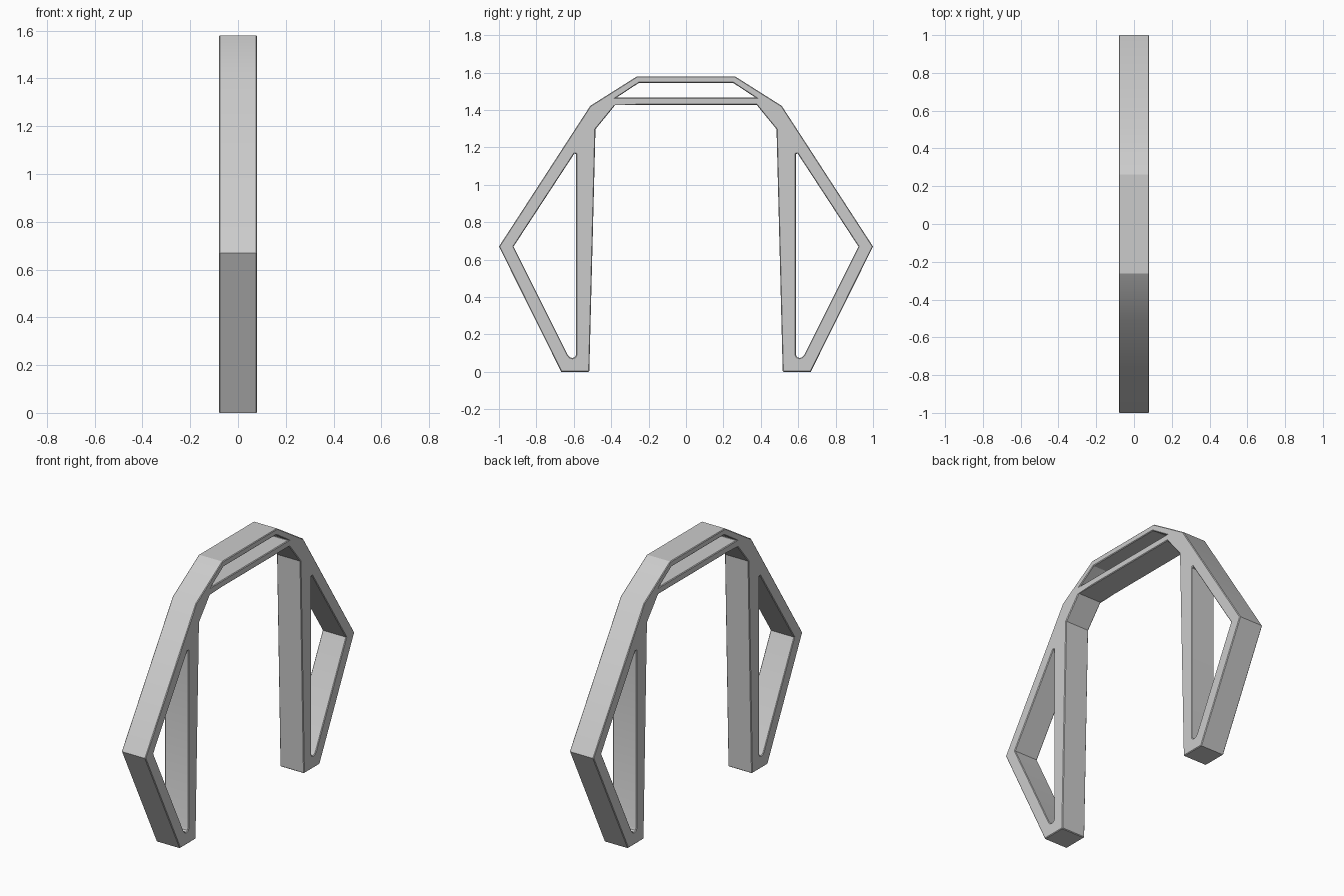
import bpy
import bmesh
from mathutils import Matrix

if "Cube" in bpy.data.objects:
    bpy.data.objects.remove(bpy.data.objects["Cube"], do_unlink=True)

HALF_WIDTH = 0.08

grey = bpy.data.materials.new("light grey")
grey.use_nodes = True
colour = (0.6, 0.6, 0.6, 1)
grey.diffuse_color = colour
grey.node_tree.nodes["Principled BSDF"].inputs["Base Color"].default_value = colour


def mirrored(points):
    return [(-y, z) for y, z in reversed(points)]


# Half outline of the arch, from top of the roof down the leg and up inside
outline = [(0.262, 1.58), (0.512, 1.422), (1.0, 0.67), (0.667, 0.0),
           (0.517, 0.0), (0.484, 1.297), (0.378, 1.427)]
# Half of the slot between the roof and the cross bar
roof_slot = [(0.252, 1.545), (0.371, 1.467)]
# Opening in each leg, with a rounded lower end
leg_opening = [(0.587, 1.165), (0.597, 1.167), (0.922, 0.67), (0.633, 0.092),
               (0.622, 0.079), (0.607, 0.074), (0.593, 0.079), (0.587, 0.092)]

loops = [outline + mirrored(outline), roof_slot + mirrored(roof_slot),
         leg_opening, mirrored(leg_opening)]

# Flat profile with holes, extruded to the arch width
curve = bpy.data.curves.new("arch_profile", "CURVE")
curve.dimensions = "2D"
curve.fill_mode = "BOTH"
curve.extrude = HALF_WIDTH
for loop in loops:
    spline = curve.splines.new("POLY")
    spline.points.add(len(loop) - 1)
    spline.use_cyclic_u = True
    for point, (y, z) in zip(spline.points, loop):
        point.co = (y, z, 0, 1)
profile = bpy.data.objects.new("arch_profile", curve)
bpy.context.collection.objects.link(profile)
bpy.context.view_layer.update()
graph = bpy.context.evaluated_depsgraph_get()
mesh = bpy.data.meshes.new_from_object(profile.evaluated_get(graph))
bpy.data.objects.remove(profile, do_unlink=True)

# Weld the solid and stand it upright
bm = bmesh.new()
bm.from_mesh(mesh)
bmesh.ops.remove_doubles(bm, verts=bm.verts, dist=0.0005)
upright = Matrix(((0, 0, 1, 0), (1, 0, 0, 0), (0, 1, 0, 0), (0, 0, 0, 1)))
bm.transform(upright)
bmesh.ops.recalc_face_normals(bm, faces=bm.faces)
bm.to_mesh(mesh)
bm.free()

mesh.materials.clear()
mesh.materials.append(grey)
arch = bpy.data.objects.new("arch_frame", mesh)
bpy.context.collection.objects.link(arch)

# Fine softened edges
bevel = arch.modifiers.new("soft_edges", "BEVEL")
bevel.width = 0.004
bevel.segments = 1
bevel.limit_method = "ANGLE"
bevel.angle_limit = 1.2

bpy.ops.object.select_all(action="DESELECT")
arch.select_set(True)
bpy.context.view_layer.objects.active = arch
bpy.ops.object.modifier_apply(modifier=bevel.name)
bpy.ops.object.shade_smooth_by_angle(angle=0.52)
